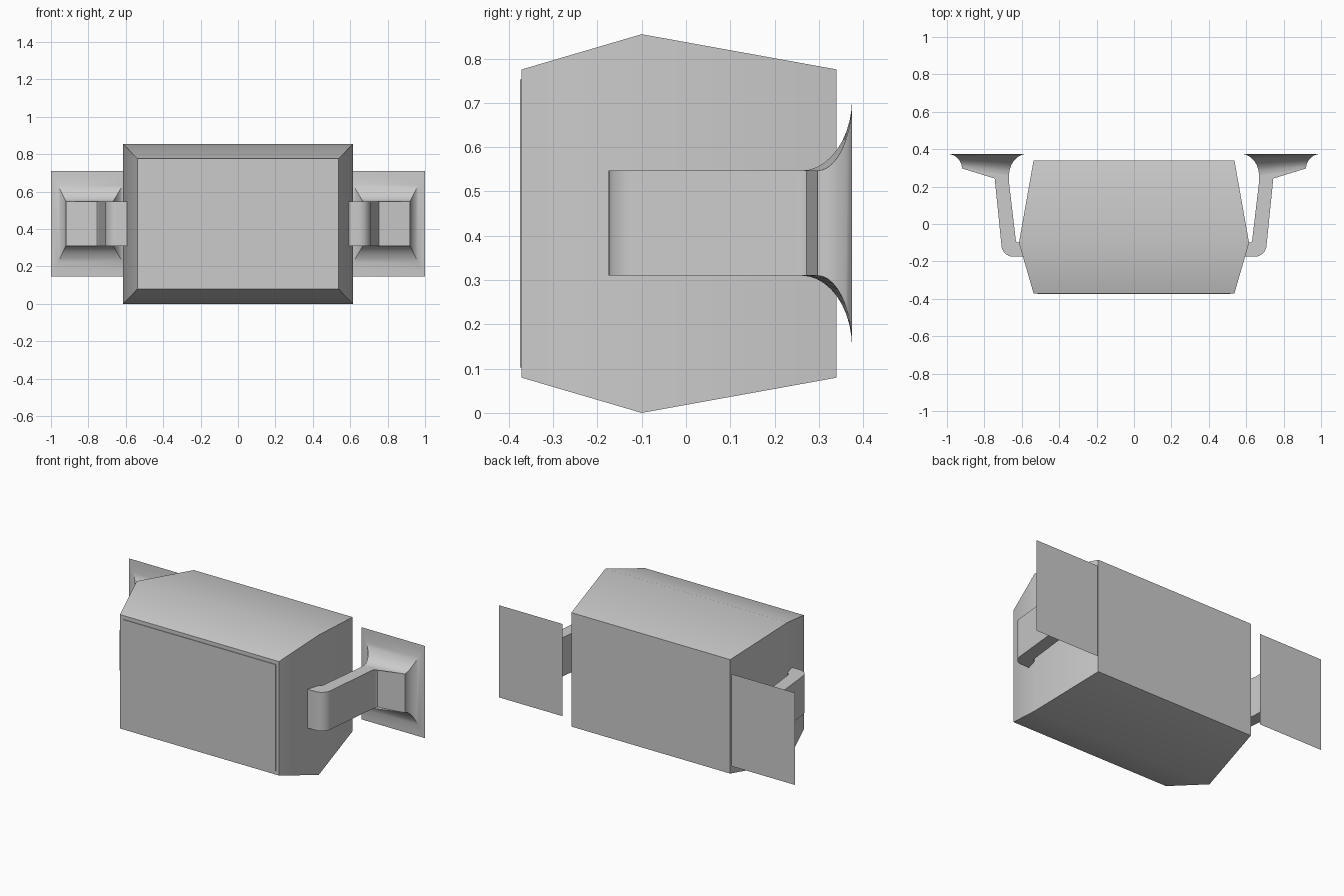
import bpy, bmesh
from math import sin, cos, radians

old = bpy.data.objects.get("Cube")
if old:
    bpy.data.objects.remove(old, do_unlink=True)

GREY = (0.6, 0.6, 0.6, 1.0)
grey = bpy.data.materials.new("light grey")
grey.use_nodes = True
grey.diffuse_color = GREY
grey.node_tree.nodes["Principled BSDF"].inputs["Base Color"].default_value = GREY


def finish(bm, name, smooth=True):
    bmesh.ops.recalc_face_normals(bm, faces=bm.faces)
    mesh = bpy.data.meshes.new(name)
    bm.to_mesh(mesh)
    bm.free()
    mesh.materials.append(grey)
    obj = bpy.data.objects.new(name, mesh)
    bpy.context.collection.objects.link(obj)
    if smooth:
        bpy.ops.object.select_all(action="DESELECT")
        obj.select_set(True)
        bpy.context.view_layer.objects.active = obj
        bpy.ops.object.shade_smooth_by_angle(angle=radians(30))
    return obj


def loft(rings, name, cap_start=True):
    """Skin a list of equal-length point rings and cap the ends."""
    bm = bmesh.new()
    loops = [[bm.verts.new(p) for p in ring] for ring in rings]
    n = len(loops[0])
    for a, b in zip(loops, loops[1:]):
        for i in range(n):
            j = (i + 1) % n
            bm.faces.new((a[i], a[j], b[j], b[i]))
    if cap_start:
        bm.faces.new(loops[0])
    bm.faces.new(loops[-1])
    return finish(bm, name)


def arc(cx, cy, rx, ry, start, end, steps=8):
    angles = [radians(start + (end - start) * i / steps) for i in range(steps + 1)]
    return [(cx + rx * cos(a), cy + ry * sin(a)) for a in angles]


# Main body: three rectangles, widest near the front
MID = 0.4275


def body_ring(y, half_x, half_z):
    return [(sx * half_x, y, MID + sz * half_z)
            for sx, sz in ((-1, -1), (1, -1), (1, 1), (-1, 1))]


loft([body_ring(-0.371, 0.537, 0.348),
      body_ring(-0.10, 0.615, MID),
      body_ring(0.34, 0.537, 0.348)], "body")

# Thin front panel
bm = bmesh.new()
bmesh.ops.create_cube(bm, size=1)
bmesh.ops.scale(bm, vec=(1.03, 0.004, 0.65), verts=bm.verts)
bmesh.ops.translate(bm, vec=(0, -0.373, MID), verts=bm.verts)
finish(bm, "front_panel", smooth=False)

# Bracket arm outline, seen from above, on the +x side
LOW, HIGH = 0.31, 0.547
outline = ([(0.59, -0.175)]
           + arc(0.645, -0.11, 0.064, 0.065, -90, 0)
           + arc(0.795, 0.245, 0.05, 0.052, 180, 90)
           + [(0.92, 0.297), (0.668, 0.26), (0.668, 0.22)]
           + arc(0.615, -0.085, 0.017, 0.015, 0, -90, 4)
           + [(0.59, -0.10)])

# Wall flange: a rectangle flaring out to a flat back plate
BACK = 0.375


def flange_ring(a):
    rise, spread = sin(a), 1 - cos(a)
    x0, x1 = 0.668 - 0.097 * spread, 0.92 + 0.08 * spread
    y0, y1 = 0.26 + (BACK - 0.26) * rise, 0.297 + (BACK - 0.297) * rise
    z0, z1 = LOW - 0.163 * spread, HIGH + 0.163 * spread
    return [(x0, y0, z0), (x1, y1, z0), (x1, y1, z1), (x0, y0, z1)]


flange_rings = [flange_ring(radians(90 * i / 10)) for i in range(11)]

for side, s in (("left", 1), ("right", -1)):
    loft([[(s * x, y, z) for x, y in outline] for z in (LOW, HIGH)], side + "_arm")
    loft([[(s * x, y, z) for x, y, z in ring] for ring in flange_rings],
         side + "_flange", cap_start=False)
